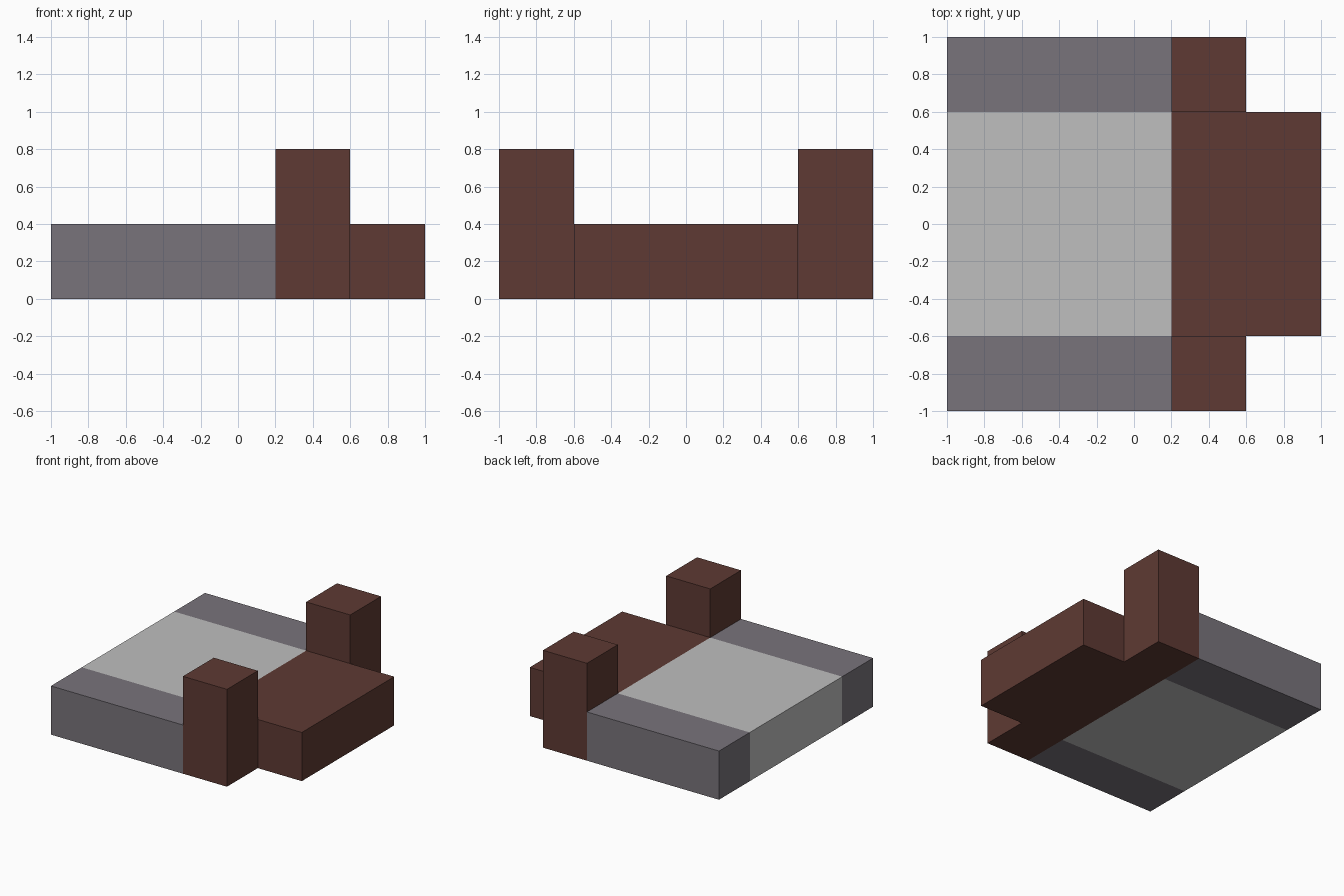
import bpy
import bmesh
from mathutils import Vector

cube = bpy.data.objects.get("Cube")
if cube:
    bpy.data.objects.remove(cube, do_unlink=True)


def make_material(name, rgb):
    mat = bpy.data.materials.new(name)
    mat.use_nodes = True
    mat.diffuse_color = (*rgb, 1)
    bsdf = next(n for n in mat.node_tree.nodes if n.type == 'BSDF_PRINCIPLED')
    bsdf.inputs["Base Color"].default_value = (*rgb, 1)
    bsdf.inputs["Roughness"].default_value = 0.9
    return mat


def make_box(name, low, high, mat):
    """Flat-faced box between two opposite corners."""
    low, high = Vector(low), Vector(high)
    bm = bmesh.new()
    bmesh.ops.create_cube(bm, size=1)
    bmesh.ops.scale(bm, vec=high - low, verts=bm.verts)
    mesh = bpy.data.meshes.new(name)
    bm.to_mesh(mesh)
    bm.free()
    mesh.materials.append(mat)
    obj = bpy.data.objects.new(name, mesh)
    obj.location = (low + high) / 2
    bpy.context.collection.objects.link(obj)
    return obj


brown = make_material("dark brown", (0.112, 0.042, 0.033))
grey = make_material("purple grey", (0.191, 0.174, 0.198))
pale = make_material("light grey", (0.521, 0.521, 0.521))

# Pale slab in the middle and the brown block at its end
make_box("centre_slab", (-1, -0.6, 0), (0.2, 0.6, 0.4), pale)
make_box("end_block", (0.2, -0.6, 0), (1, 0.6, 0.4), brown)

# Grey border strips and tall posts on both sides
for side, y0, y1 in (("front", -1, -0.6), ("back", 0.6, 1)):
    make_box(side + "_border", (-1, y0, 0), (0.2, y1, 0.4), grey)
    make_box(side + "_post", (0.2, y0, 0), (0.6, y1, 0.8), brown)
